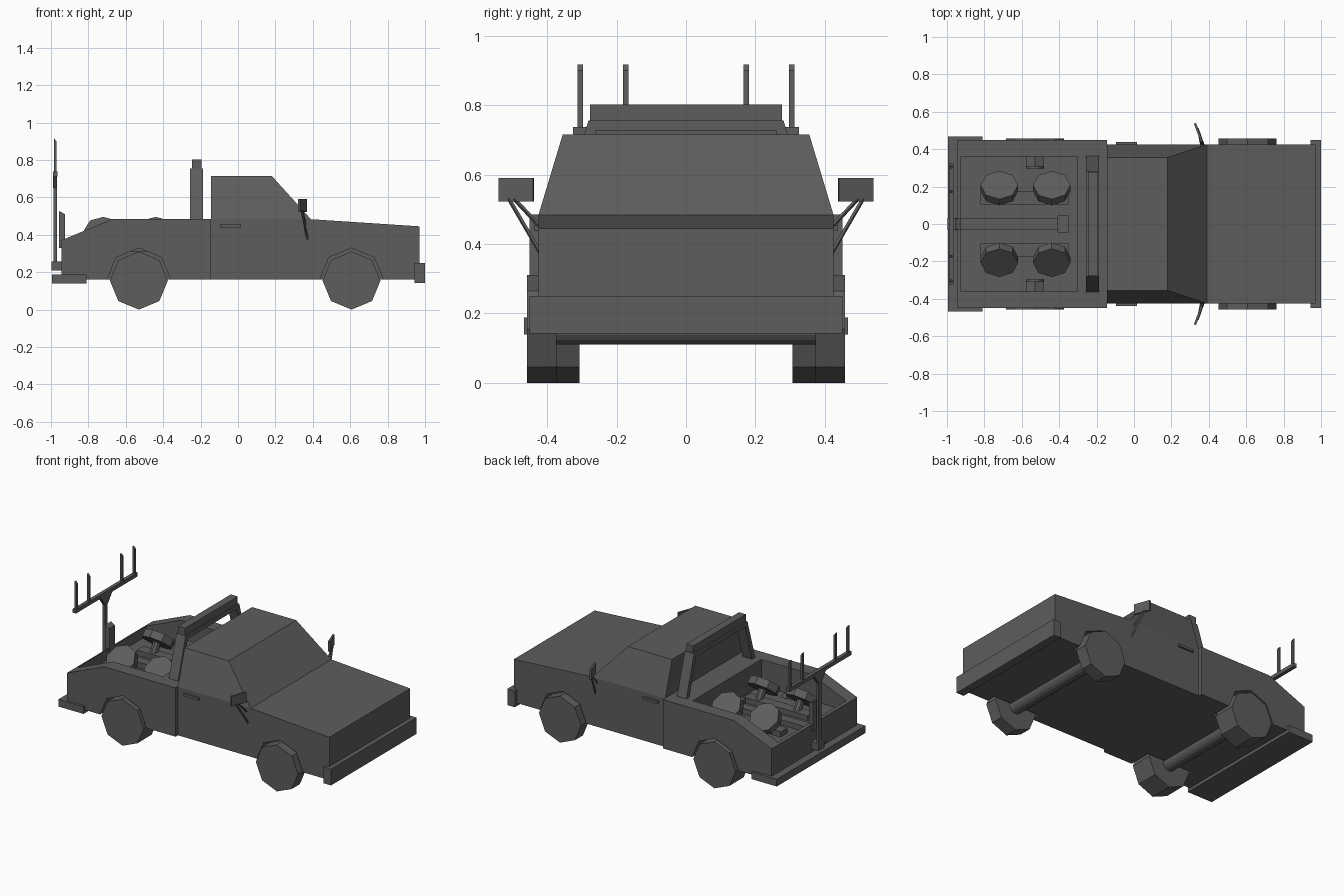
import bpy, bmesh, math
from mathutils import Vector, Matrix

cube = bpy.data.objects.get("Cube")
if cube:
    bpy.data.objects.remove(cube)

grey = bpy.data.materials.new("dark grey")
grey.use_nodes = True
COLOUR = (0.11, 0.11, 0.11, 1)
grey.diffuse_color = COLOUR
grey.node_tree.nodes["Principled BSDF"].inputs["Base Color"].default_value = COLOUR


def finish(name, bm):
    bmesh.ops.recalc_face_normals(bm, faces=bm.faces)
    mesh = bpy.data.meshes.new(name)
    bm.to_mesh(mesh)
    bm.free()
    mesh.materials.append(grey)
    ob = bpy.data.objects.new(name, mesh)
    bpy.context.collection.objects.link(ob)
    return ob


def loft(name, ring_a, ring_b):
    """Solid between two matching rings of points."""
    bm = bmesh.new()
    a = [bm.verts.new(p) for p in ring_a]
    b = [bm.verts.new(p) for p in ring_b]
    bm.faces.new(a)
    bm.faces.new(b)
    for i in range(len(a)):
        j = (i + 1) % len(a)
        bm.faces.new((a[i], a[j], b[j], b[i]))
    return finish(name, bm)


def side_prism(name, profile, y0, y1):
    return loft(name, [(x, y0, z) for x, z in profile], [(x, y1, z) for x, z in profile])


def end_prism(name, profile, x0, x1):
    return loft(name, [(x0, y, z) for y, z in profile], [(x1, y, z) for y, z in profile])


def box(name, x, y, z):
    return side_prism(name, [(x[0], z[0]), (x[1], z[0]), (x[1], z[1]), (x[0], z[1])], *y)


def rod(name, start, end, radius, sides=8, turn=0):
    """Straight cylinder between two points."""
    a, b = Vector(start), Vector(end)
    bm = bmesh.new()
    place = (Matrix.Translation((a + b) / 2) @ (b - a).to_track_quat("Z", "Y").to_matrix().to_4x4()
             @ Matrix.Rotation(turn, 4, "Z"))
    bmesh.ops.create_cone(bm, cap_ends=True, segments=sides, radius1=radius, radius2=radius,
                          depth=(b - a).length, matrix=place)
    return finish(name, bm)


def cut(ob, cutter):
    mod = ob.modifiers.new("cut", "BOOLEAN")
    mod.operation = "DIFFERENCE"
    mod.solver = "EXACT"
    mod.object = cutter
    bpy.context.view_layer.objects.active = ob
    bpy.ops.object.modifier_apply(modifier=mod.name)
    bpy.data.objects.remove(cutter)


SIDES = (("left", 1), ("right", -1))
AXLE_Z = 0.155

# Cab and bonnet
front_body = side_prism("front_body", [(-0.145, 0.16), (0.97, 0.16), (0.97, 0.445),
                                       (0.39, 0.483), (-0.145, 0.483)], -0.425, 0.425)
loft("cabin",
     [(-0.145, -0.425, 0.483), (0.39, -0.425, 0.483), (0.39, 0.425, 0.483), (-0.145, 0.425, 0.483)],
     [(-0.145, -0.355, 0.715), (0.18, -0.355, 0.715), (0.18, 0.355, 0.715), (-0.145, 0.355, 0.715)])

# Cargo bed with an open well
bed = side_prism("cargo_bed", [(-0.945, 0.16), (-0.145, 0.16), (-0.145, 0.485),
                               (-0.67, 0.485), (-0.945, 0.37)], -0.45, 0.45)
cut(bed, box("well", (-0.928, -0.302), (-0.36, 0.36), (0.31, 0.7)))

# Wheels, arches and axles: front wheels are narrow, rear wheels are wide
for end, body, x, inner in (("front", front_body, 0.607, 0.373), ("rear", bed, -0.53, 0.307)):
    for side, s in SIDES:
        cut(body, rod("arch", (x, s * (inner - 0.01), AXLE_Z + 0.003), (x, s * 0.6, AXLE_Z + 0.003), 0.171))
        rod(f"{end}_{side}_wheel", (x, s * inner, AXLE_Z), (x, s * 0.458, AXLE_Z), AXLE_Z)
    rod(f"{end}_axle", (x, -inner - 0.01, AXLE_Z), (x, inner + 0.01, AXLE_Z), 0.045, 16)

# Bumpers
box("front_bumper", (0.945, 1.0), (-0.45, 0.45), (0.142, 0.25))
box("rear_bumper", (-0.995, -0.81), (-0.467, 0.467), (0.14, 0.188))

# Roll bar behind the cabin
for side, s in SIDES:
    end_prism(f"roll_bar_{side}_leg", [(s * 0.364, 0.48), (s * 0.33, 0.48), (s * 0.258, 0.727),
                                       (s * 0.25, 0.755), (s * 0.281, 0.755)], -0.256, -0.188)
end_prism("roll_bar_crossbar", [(-0.289, 0.727), (0.289, 0.727), (0.281, 0.755), (-0.281, 0.755)],
          -0.256, -0.188)
box("roof_light_bar", (-0.247, -0.196), (-0.277, 0.277), (0.755, 0.802))

# Door handles, mirrors and their struts
for side, s in SIDES:
    box(f"{side}_door_handle", (-0.097, 0.015), (s * 0.42, s * 0.438), (0.438, 0.455))
    loft(f"{side}_mirror",
         [(0.357, s * 0.437, 0.522), (0.32, s * 0.537, 0.522), (0.332, s * 0.54, 0.522), (0.369, s * 0.44, 0.522)],
         [(0.357, s * 0.437, 0.59), (0.32, s * 0.537, 0.59), (0.332, s * 0.54, 0.59), (0.369, s * 0.44, 0.59)])
    rod(f"{side}_mirror_upper_strut", (0.345, s * 0.495, 0.53), (0.36, s * 0.42, 0.45), 0.006, 4)
    rod(f"{side}_mirror_lower_strut", (0.34, s * 0.51, 0.53), (0.372, s * 0.42, 0.375), 0.006, 4)

# Tilted dishes on rails inside the bed
TILT = math.radians(41)
for side, s in SIDES:
    box(f"{side}_dish_rail", (-0.82, -0.35), (s * 0.105, s * 0.175), (0.305, 0.345))
    axis = Vector((0, s * math.sin(TILT), math.cos(TILT)))
    for end, x in (("rear", -0.72), ("front", -0.44)):
        face = Vector((x, s * 0.208, 0.43))
        rod(f"{side}_{end}_dish", face - axis * 0.05, face, 0.1)
        rod(f"{side}_{end}_dish_stem", (x, s * 0.14, 0.33), face - axis * 0.045, 0.025)
box("centre_beam", (-0.93, -0.4), (-0.03, 0.03), (0.305, 0.345))
box("centre_box", (-0.41, -0.35), (-0.046, 0.046), (0.305, 0.375))

# Aerial mast at the tail
side_prism("mast_bracket", [(-0.925, 0.33), (-0.925, 0.51), (-0.957, 0.527), (-0.957, 0.33)], -0.03, 0.03)
box("mast_foot", (-0.998, -0.944), (-0.032, 0.032), (0.21, 0.258))
box("mast", (-0.987, -0.969), (-0.014, 0.014), (0.25, 0.715))
end_prism("mast_gusset", [(-0.014, 0.65), (0.014, 0.65), (0.06, 0.712), (-0.06, 0.712)], -0.989, -0.967)
box("aerial_crossbar", (-0.99, -0.966), (-0.325, 0.325), (0.712, 0.737))
for side, s in SIDES:
    for label, y in (("outer", 0.304), ("inner", 0.174)):
        side_prism(f"{side}_{label}_aerial", [(-0.985, 0.735), (-0.971, 0.735), (-0.971, 0.9), (-0.985, 0.917)],
                   s * y - 0.008, s * y + 0.008)
